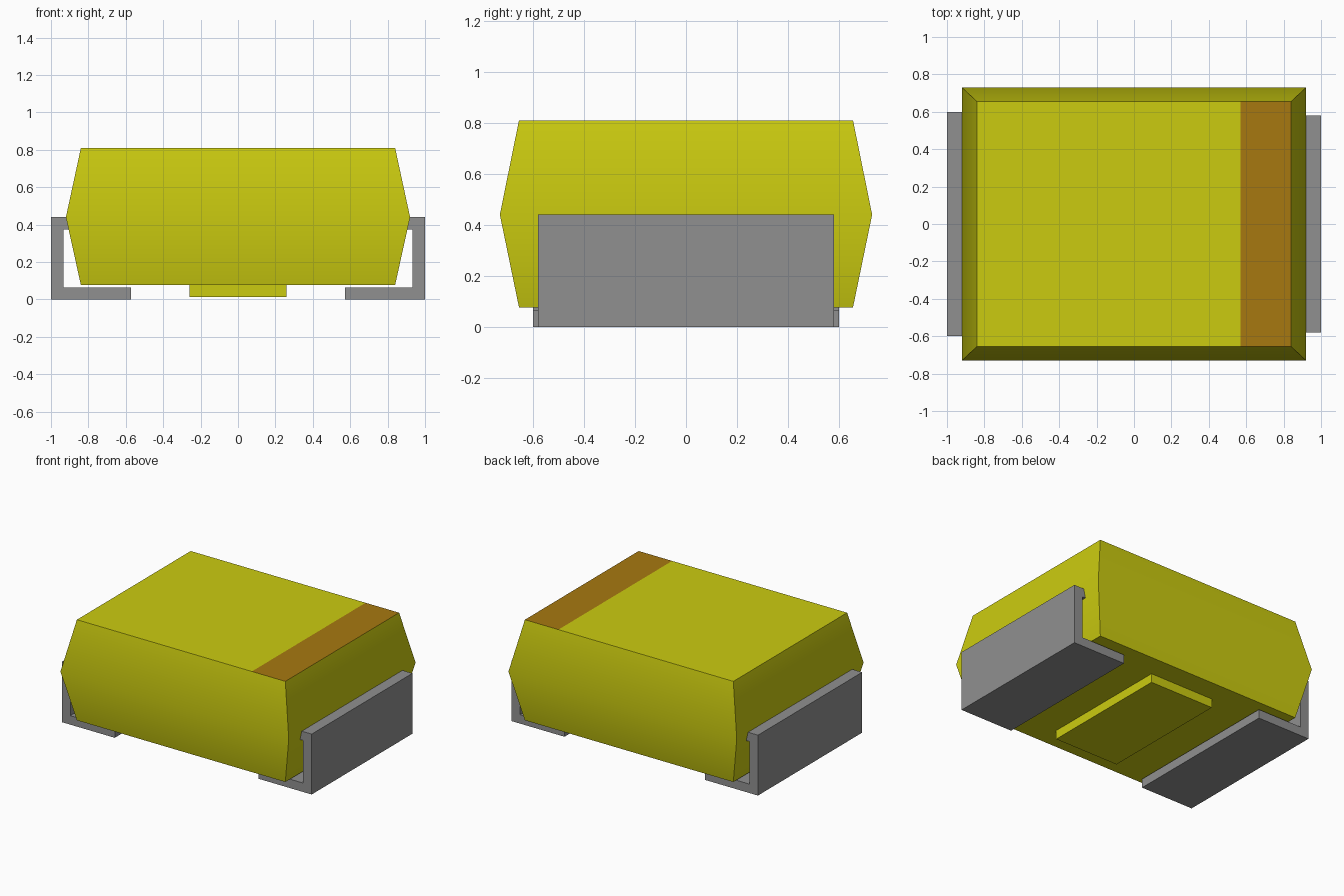
import bpy
import bmesh
import math

old = bpy.data.objects.get("Cube")
if old:
    bpy.data.objects.remove(old, do_unlink=True)


def material(name, colour):
    mat = bpy.data.materials.new(name)
    mat.use_nodes = True
    mat.diffuse_color = (*colour, 1)
    mat.node_tree.nodes["Principled BSDF"].inputs["Base Color"].default_value = (*colour, 1)
    return mat


yellow = material("yellow resin", (0.6, 0.6, 0.005))
brown = material("brown band", (0.39, 0.19, 0.005))
grey = material("grey metal", (0.28, 0.28, 0.28))


def finish(bm, name, *mats):
    bmesh.ops.recalc_face_normals(bm, faces=bm.faces[:])
    mesh = bpy.data.meshes.new(name)
    bm.to_mesh(mesh)
    bm.free()
    for mat in mats:
        mesh.materials.append(mat)
    obj = bpy.data.objects.new(name, mesh)
    bpy.context.collection.objects.link(obj)
    return obj


def stack(bm, rings):
    """Closed solid through rectangles given as (half x, half y, z)."""
    loops = [[bm.verts.new((sx * hx, sy * hy, z))
              for sx, sy in ((-1, -1), (1, -1), (1, 1), (-1, 1))]
             for hx, hy, z in rings]
    for low, high in zip(loops, loops[1:]):
        for i in range(4):
            j = (i + 1) % 4
            bm.faces.new((low[i], low[j], high[j], high[i]))
    bm.faces.new(loops[0][::-1])
    return bm.faces.new(loops[-1])


# Moulded body, with a polarity band cut into its top face
bm = bmesh.new()
top = stack(bm, [(0.84, 0.655, 0.077), (0.92, 0.73, 0.44), (0.84, 0.655, 0.81)])
bmesh.ops.bisect_plane(bm, geom=[top, *top.edges, *top.verts],
                       plane_co=(0.57, 0, 0), plane_no=(1, 0, 0))
for face in bm.faces:
    centre = face.calc_center_median()
    if centre.z > 0.8 and centre.x > 0.57:
        face.material_index = 1
body = finish(bm, "body", yellow, brown)
bpy.context.view_layer.objects.active = body
body.select_set(True)
bpy.ops.object.shade_smooth_by_angle(angle=math.radians(30))
body.select_set(False)

# Raised pad under the body
bm = bmesh.new()
stack(bm, [(0.26, 0.49, 0.012), (0.26, 0.49, 0.077)])
finish(bm, "bottom_pad", yellow)

# Folded metal terminals, one bent profile extruded along y
PROFILE = [(0.573, 0), (1, 0), (1, 0.44), (0.87, 0.44), (0.87, 0.375),
           (0.932, 0.375), (0.932, 0.065), (0.573, 0.065)]
for name, side, half in (("left_terminal", 1, 0.58), ("right_terminal", -1, 0.6)):
    bm = bmesh.new()
    face = bm.faces.new([bm.verts.new((side * x, -half, z)) for x, z in PROFILE])
    swept = bmesh.ops.extrude_face_region(bm, geom=[face])["geom"]
    bmesh.ops.translate(bm, vec=(0, 2 * half, 0),
                        verts=[v for v in swept if isinstance(v, bmesh.types.BMVert)])
    finish(bm, name, grey)
